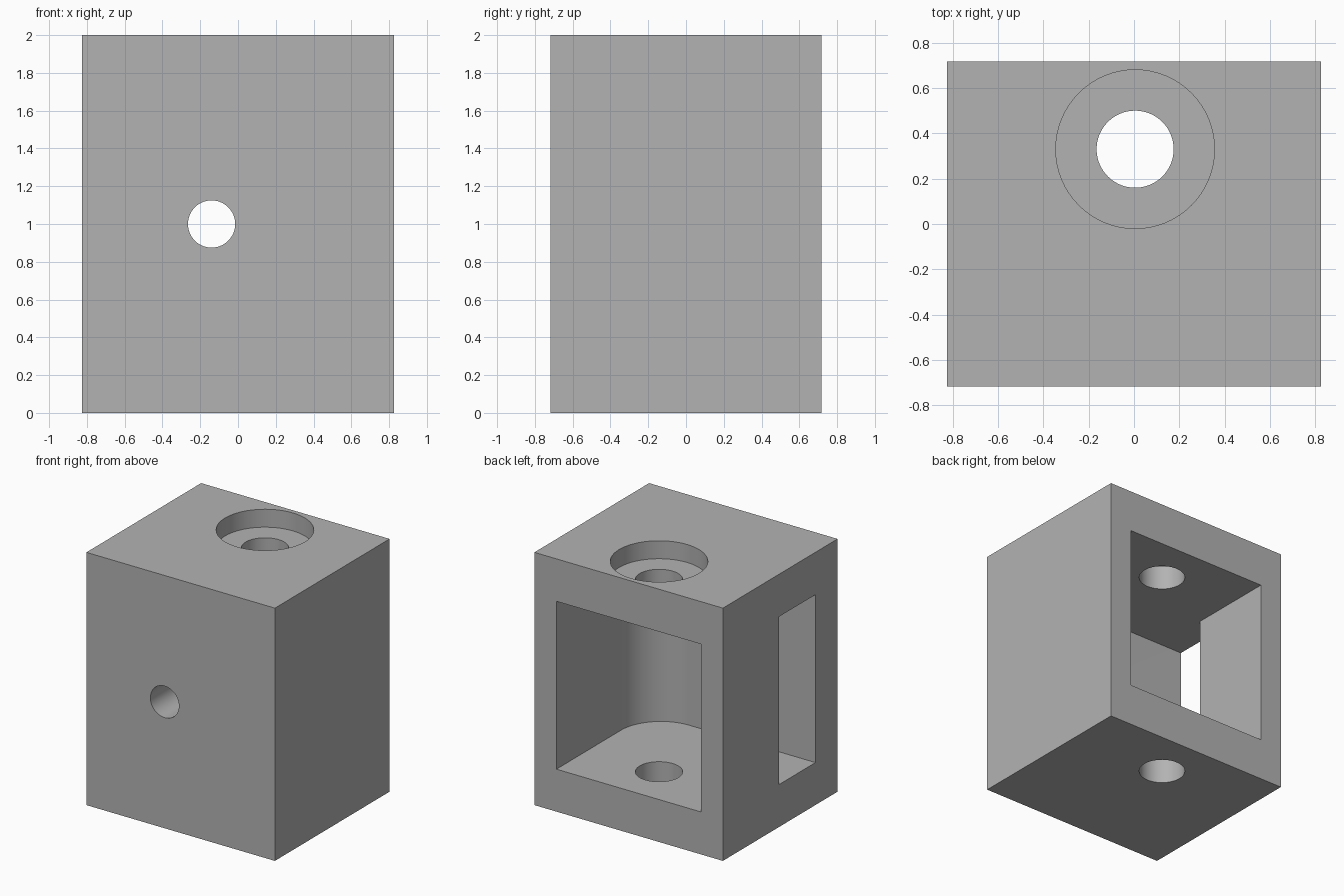
import bpy, bmesh, math

if "Cube" in bpy.data.objects:
    bpy.data.objects.remove(bpy.data.objects["Cube"])

WIDTH, DEPTH, HEIGHT = 1.65, 1.434, 2.0
WALL_Z = 0.336                      # floor and roof thickness
INNER_X, FRONT_Y = 0.632, -0.44     # cavity side and front wall
SLOT_Y = 0.013                      # rear edge of the side slot
FILLET = 0.35
BORE_X, BORE_Y = 0.005, 0.33

grey = bpy.data.materials.new("plain grey")
grey.use_nodes = True
colour = (0.45, 0.45, 0.45, 1)
grey.diffuse_color = colour
grey.node_tree.nodes["Principled BSDF"].inputs["Base Color"].default_value = colour


def prism(name, profile, z0, z1):
    """Extrude a plan profile from z0 to z1."""
    bm = bmesh.new()
    base = bm.faces.new([bm.verts.new((x, y, z0)) for x, y in profile])
    top = bmesh.ops.extrude_face_region(bm, geom=[base])["geom"]
    verts = [v for v in top if isinstance(v, bmesh.types.BMVert)]
    bmesh.ops.translate(bm, vec=(0, 0, z1 - z0), verts=verts)
    bmesh.ops.recalc_face_normals(bm, faces=bm.faces)
    mesh = bpy.data.meshes.new(name)
    bm.to_mesh(mesh)
    bm.free()
    mesh.materials.append(grey)
    obj = bpy.data.objects.new(name, mesh)
    bpy.context.collection.objects.link(obj)
    return obj


def arc(cx, cy, r, start, end, steps):
    angles = [start + (end - start) * i / steps for i in range(steps + 1)]
    return [(cx + r * math.cos(a), cy + r * math.sin(a)) for a in angles]


def cylinder(name, x, y, r, z0, z1):
    return prism(name, arc(x, y, r, 0, math.tau, 64)[:-1], z0, z1)


# Solid block
hx, hy = WIDTH / 2, DEPTH / 2
block = prism("housing_block", [(-hx, -hy), (hx, -hy), (hx, hy), (-hx, hy)], 0, HEIGHT)

# Cavity open at the back and through one side, with one rounded inner corner
corner = arc(INNER_X - FILLET, FRONT_Y + FILLET, FILLET, -math.pi / 2, 0, 24)
plan = corner + [(INNER_X, hy + 0.2), (-INNER_X, hy + 0.2), (-INNER_X, SLOT_Y),
                 (-hx - 0.2, SLOT_Y), (-hx - 0.2, FRONT_Y)]
cavity = prism("cavity_cutter", plan, WALL_Z, HEIGHT - WALL_Z)

# Vertical bore and its counterbore in the top
bore = cylinder("bore_cutter", BORE_X, BORE_Y, 0.17, -0.2, HEIGHT + 0.2)
counterbore = cylinder("counterbore_cutter", BORE_X, BORE_Y, 0.35, HEIGHT - 0.142, HEIGHT + 0.2)

# Small hole through the front wall
front_hole = cylinder("front_hole_cutter", 0, 0, 0.125, 0, 0.6)
front_hole.rotation_euler.x = math.pi / 2
front_hole.location = (-0.14, -0.3, 1.0)

# Cut the block, then discard the cutters
bpy.context.view_layer.objects.active = block
cutters = [cavity, bore, counterbore, front_hole]
for cutter in cutters:
    cutter.hide_render = True
    mod = block.modifiers.new(cutter.name, "BOOLEAN")
    mod.operation = "DIFFERENCE"
    mod.solver = "EXACT"
    mod.object = cutter
    bpy.ops.object.modifier_apply(modifier=mod.name)
for cutter in cutters:
    bpy.data.objects.remove(cutter)

# Smooth the round walls, keep the edges sharp
for obj in bpy.context.selected_objects:
    obj.select_set(False)
block.select_set(True)
bpy.ops.object.shade_smooth_by_angle(angle=math.radians(30))
